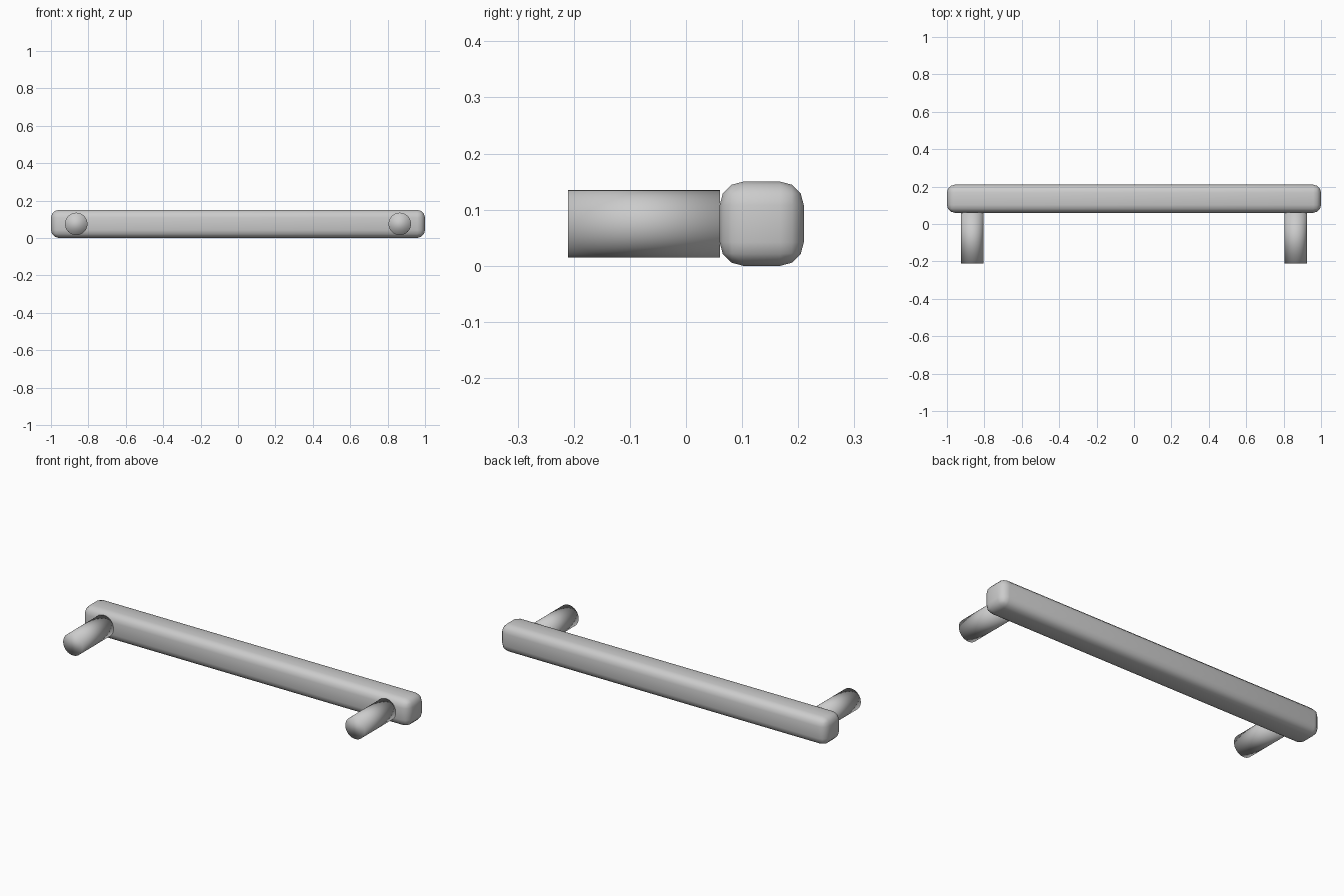
import bpy
import math

if "Cube" in bpy.data.objects:
    bpy.data.objects.remove(bpy.data.objects["Cube"])

BAR_Y, MID_Z = 0.135, 0.075
POST_X, POST_R = 0.865, 0.06
POST_FRONT, POST_BACK = -0.21, 0.061

# Grip bar: long box with rounded edges
bpy.ops.mesh.primitive_cube_add(size=1, location=(0, BAR_Y, MID_Z))
bar = bpy.context.object
bar.name = "grip_bar"
bar.scale = (2.0, 0.15, 0.15)
bpy.ops.object.transform_apply(location=False, rotation=False, scale=True)
bevel = bar.modifiers.new("rounded_edges", 'BEVEL')
bevel.width = 0.042
bevel.segments = 3
bpy.ops.object.shade_smooth()

# Two round mounting posts behind the bar ends
for side, name in ((-1, "left_post"), (1, "right_post")):
    bpy.ops.mesh.primitive_cylinder_add(
        vertices=32, radius=POST_R, depth=POST_BACK - POST_FRONT,
        location=(side * POST_X, (POST_FRONT + POST_BACK) / 2, MID_Z),
        rotation=(math.pi / 2, 0, 0))
    bpy.context.object.name = name
    bpy.ops.object.shade_smooth()
